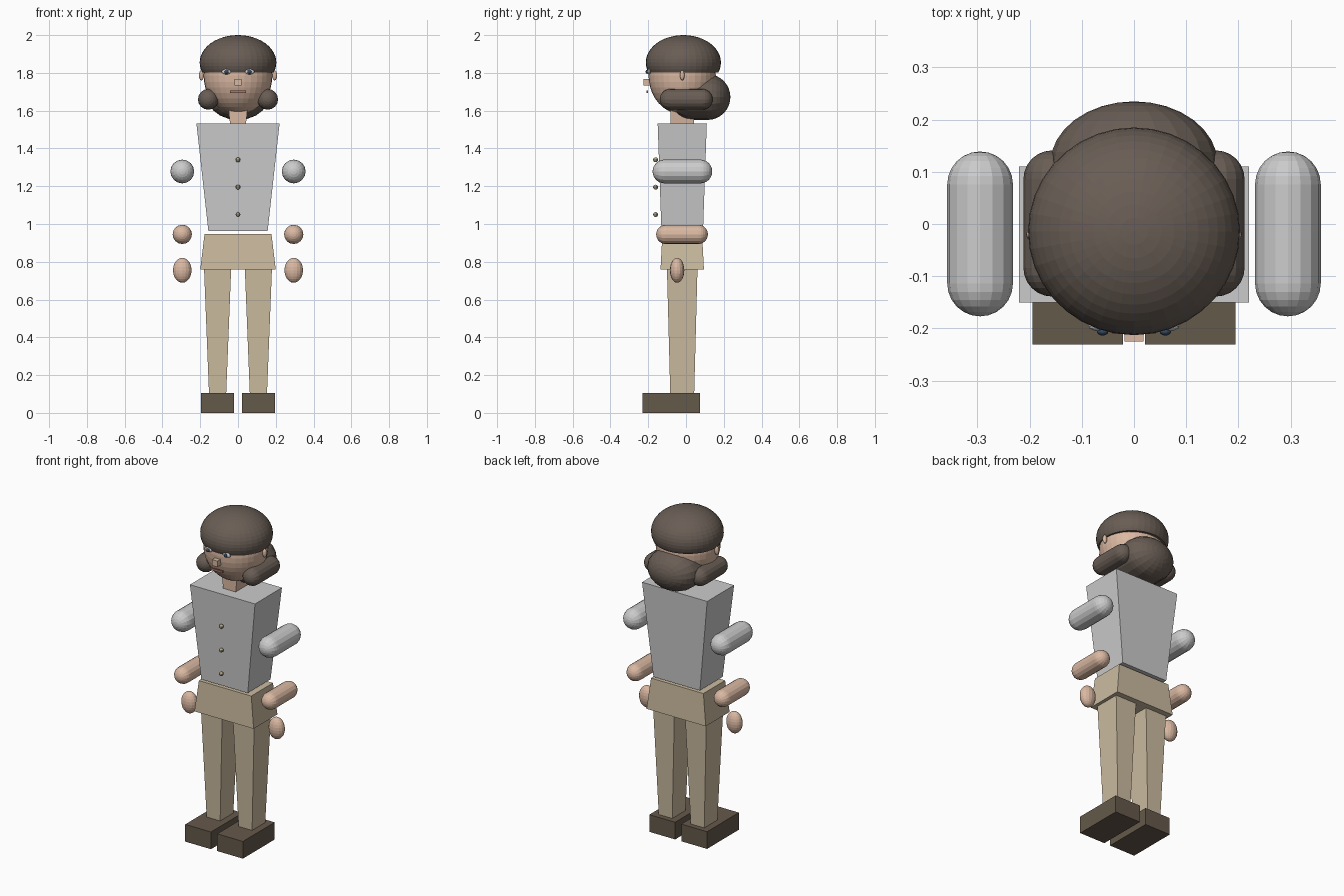
import bpy, bmesh, math
from mathutils import Matrix, Vector

if "Cube" in bpy.data.objects:
    bpy.data.objects.remove(bpy.data.objects["Cube"])


def material(name, r, g, b):
    m = bpy.data.materials.new(name)
    m.diffuse_color = (r, g, b, 1)
    m.use_nodes = True
    m.node_tree.nodes["Principled BSDF"].inputs["Base Color"].default_value = m.diffuse_color
    return m


HAIR = material("hair", 0.14, 0.11, 0.09)
SKIN = material("skin", 0.70, 0.48, 0.36)
SHIRT = material("shirt", 0.78, 0.78, 0.75)
CLOTH = material("trousers", 0.60, 0.50, 0.35)
SHOE = material("shoe", 0.13, 0.10, 0.07)
BUTTON = material("button", 0.45, 0.40, 0.25)
WHITE = material("eye_white", 0.8, 0.8, 0.8)
IRIS = material("iris", 0.04, 0.07, 0.12)
LIP = material("lip", 0.40, 0.18, 0.14)


def finish(bm, name, mat, smooth=False):
    bmesh.ops.recalc_face_normals(bm, faces=bm.faces)
    me = bpy.data.meshes.new(name)
    bm.to_mesh(me)
    bm.free()
    me.materials.append(mat)
    ob = bpy.data.objects.new(name, me)
    bpy.context.collection.objects.link(ob)
    if smooth:
        me.shade_smooth()
    return ob


def block(name, mat, x, y, z0, z1, bottom, top):
    """Box with separate half sizes for bottom and top."""
    bm = bmesh.new()
    bmesh.ops.create_cube(bm, size=2)
    for v in bm.verts:
        hx, hy = top if v.co.z > 0 else bottom
        v.co = (x + v.co.x * hx, y + v.co.y * hy, z1 if v.co.z > 0 else z0)
    return finish(bm, name, mat)


def ball(name, mat, center, radii, u=24, v=16, cut=None):
    """Ellipsoid, optionally cut flat below height `cut`."""
    bm = bmesh.new()
    bmesh.ops.create_uvsphere(bm, u_segments=u, v_segments=v, radius=1)
    bmesh.ops.transform(bm, matrix=Matrix.Translation(center) @ Matrix.Diagonal((*radii, 1)), verts=bm.verts)
    if cut is not None:
        r = bmesh.ops.bisect_plane(bm, geom=bm.verts[:] + bm.edges[:] + bm.faces[:],
                                   plane_co=(0, 0, cut), plane_no=(0, 0, 1), clear_inner=True)
        rim = [e for e in r["geom_cut"] if isinstance(e, bmesh.types.BMEdge)]
        bmesh.ops.edgeloop_fill(bm, edges=rim)
    return finish(bm, name, mat)


def capsule(name, mat, x, z, y0, y1, r, xscale=1, sides=16, caps=6):
    """Round-ended bar lying along y."""
    bm = bmesh.new()
    pts = []
    for end, sign in ((y0 + r, -1), (y1 - r, 1)):
        for i in range(caps + 1):
            a = math.pi / 2 * (i if sign < 0 else caps - i) / caps
            pts.append(bm.verts.new((r * math.sin(a), end + sign * r * math.cos(a), 0)))
        if sign > 0:
            pts[caps + 1:] = pts[caps + 1:]
    edges = [bm.edges.new(p) for p in zip(pts, pts[1:])]
    bmesh.ops.spin(bm, geom=pts + edges, cent=(0, 0, 0), axis=(0, 1, 0),
                   angle=2 * math.pi, steps=sides)
    bmesh.ops.remove_doubles(bm, verts=bm.verts, dist=1e-5)
    for v in bm.verts:
        v.co = Vector((v.co.x * xscale + x, v.co.y, v.co.z + z))
    return finish(bm, name, mat)


# Body
block("torso", SHIRT, 0, -0.02, 0.963, 1.532, (0.157, 0.11), (0.22, 0.13))
block("hips", CLOTH, 0, -0.02, 0.758, 0.948, (0.2, 0.115), (0.177, 0.105))
block("neck", SKIN, 0, -0.02, 1.53, 1.65, (0.042, 0.063), (0.055, 0.063))
for z in (1.34, 1.195, 1.05):
    ball("button", BUTTON, (0, -0.161, z), (0.013, 0.013, 0.013), 10, 8)

# Head and face
ball("head", SKIN, (0, -0.02, 1.785), (0.182, 0.178, 0.204), 32, 20)
block("nose", SKIN, 0, -0.205, 1.732, 1.768, (0.018, 0.02), (0.018, 0.02))
block("mouth", LIP, 0, -0.205, 1.694, 1.706, (0.042, 0.005), (0.042, 0.005))

# Hair
ball("hair_cap", HAIR, (0, -0.014, 1.855), (0.203, 0.199, 0.145), 36, 24, cut=1.803)
capsule("hair_back", HAIR, 0, 1.672, -0.09, 0.235, 0.121, 1.33, 20, 8)

# Paired parts
for side, s in (("left", 1), ("right", -1)):
    ball(side + "_eye", WHITE, (s * 0.062, -0.196, 1.806), (0.025, 0.01, 0.014), 16, 10)
    ball(side + "_iris", IRIS, (s * 0.06, -0.206, 1.806), (0.011, 0.008, 0.011), 12, 8)
    ball(side + "_ear", SKIN, (s * 0.194, -0.02, 1.787), (0.013, 0.012, 0.027), 12, 8)
    capsule(side + "_hair_lock", HAIR, s * 0.157, 1.66, -0.139, 0.141, 0.055)
    capsule(side + "_upper_arm", SHIRT, s * 0.295, 1.278, -0.177, 0.139, 0.063)
    capsule(side + "_forearm", SKIN, s * 0.295, 0.945, -0.158, 0.116, 0.051)
    ball(side + "_hand", SKIN, (s * 0.295, -0.047, 0.755), (0.049, 0.038, 0.066), 16, 12)
    block(side + "_leg", CLOTH, s * 0.108, -0.02, 0.09, 0.77, (0.045, 0.063), (0.072, 0.081))
    block(side + "_shoe", SHOE, s * 0.108, -0.078, 0, 0.105, (0.087, 0.153), (0.087, 0.153))
